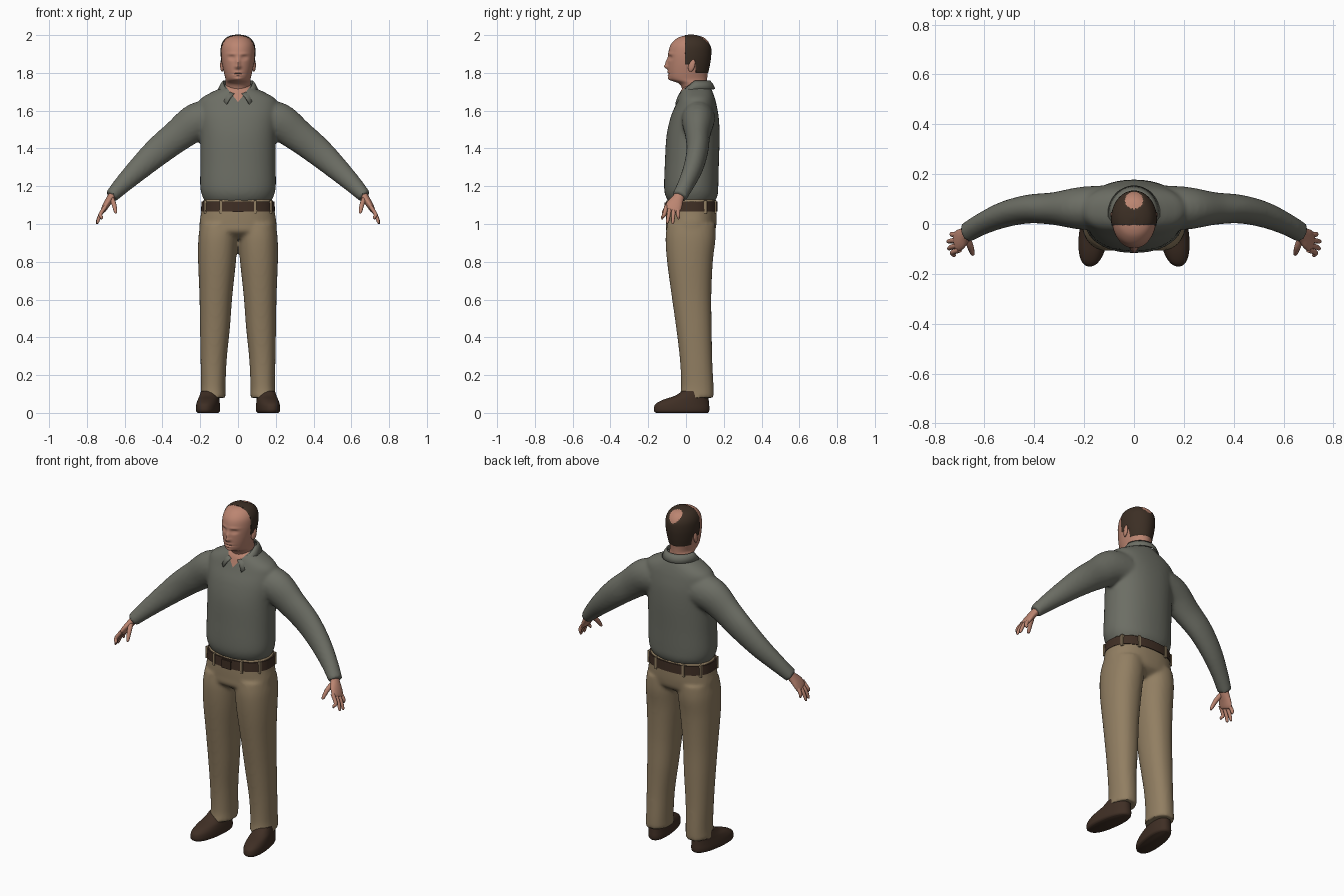
import bpy, bmesh, math
from mathutils import Vector

cube = bpy.data.objects.get("Cube")
if cube:
    bpy.data.objects.remove(cube, do_unlink=True)


def material(name, rgb):
    m = bpy.data.materials.new(name)
    m.use_nodes = True
    m.diffuse_color = (*rgb, 1)
    m.node_tree.nodes["Principled BSDF"].inputs["Base Color"].default_value = (*rgb, 1)
    return m


SKIN = material("skin", (.50, .235, .165))
HAIR = material("dark_hair", (.045, .028, .018))
SHIRT = material("grey_green_cloth", (.15, .155, .128))
TAN = material("tan_cloth", (.285, .21, .122))
LEATHER = material("brown_leather", (.05, .028, .018))


def spline(rows, steps):
    """Smooth interpolation through rows of numbers."""
    out = []
    for i in range(len(rows) - 1):
        a, b, c, d = (rows[min(max(i + k, 0), len(rows) - 1)] for k in (-1, 0, 1, 2))
        for s in range(steps):
            t = s / steps
            out.append([q + .5 * t * (r - p + t * (2*p - 5*q + 4*r - w + t * (3*(q - r) + w - p)))
                        for p, q, r, w in zip(a, b, c, d)])
    return out + [list(rows[-1])]


def skin_rings(bm, rings):
    """Bridge closed rings of points and cap both ends."""
    loops = [[bm.verts.new(p) for p in ring] for ring in rings]
    n = len(loops[0])
    for a, b in zip(loops, loops[1:]):
        for i in range(n):
            bm.faces.new((a[i], a[(i + 1) % n], b[(i + 1) % n], b[i]))
    bm.faces.new(loops[0][::-1])
    bm.faces.new(loops[-1])


def oval(t, power):
    c, s = math.cos(t), math.sin(t)
    return (math.copysign(abs(c) ** (2 / power), c), math.copysign(abs(s) ** (2 / power), s))


def loft(bm, rows, n=48, steps=6, power=2.0, side=1):
    """Upright loft; rows are centre x, front y, back y, half width, z."""
    rings = []
    for xc, yf, yb, hw, z in spline(rows, steps):
        pts = [oval(2 * math.pi * i / n, power) for i in range(n)]
        rings.append([(side * (xc + hw * c), (yf + yb) / 2 + (yb - yf) / 2 * s, z) for c, s in pts])
    skin_rings(bm, rings)


def tube(bm, rows, side=1, n=20, steps=5):
    """Limb along a path; rows are x, y, z, radius along y, other radius."""
    rows = spline(rows, steps)
    mids = [Vector(r[:3]) for r in rows]
    rings = []
    for i, r in enumerate(rows):
        d = (mids[min(i + 1, len(mids) - 1)] - mids[max(i - 1, 0)]).normalized()
        u = Vector((0, 1, 0))
        u = (u - d * u.dot(d)).normalized()
        w = d.cross(u)
        ring = []
        for k in range(n):
            a = 2 * math.pi * k / n
            p = mids[i] + u * r[3] * math.cos(a) + w * r[4] * math.sin(a)
            ring.append((side * p.x, p.y, p.z))
        rings.append(ring)
    skin_rings(bm, rings)


def finish(name, bm, mats, angle=50):
    bmesh.ops.recalc_face_normals(bm, faces=bm.faces)
    me = bpy.data.meshes.new(name)
    bm.to_mesh(me)
    bm.free()
    for m in mats:
        me.materials.append(m)
    ob = bpy.data.objects.new(name, me)
    bpy.context.collection.objects.link(ob)
    bpy.ops.object.select_all(action='DESELECT')
    ob.select_set(True)
    bpy.context.view_layer.objects.active = ob
    bpy.ops.object.shade_smooth_by_angle(angle=math.radians(angle))
    return ob


def fuse(bm, voxel, smooth):
    """Merge overlapping solids into one continuous skin."""
    ob = finish("fuse_helper", bm, [])
    mod = ob.modifiers.new("fuse", 'REMESH')
    mod.mode, mod.voxel_size = 'VOXEL', voxel
    ob.modifiers.new("relax", 'SMOOTH').iterations = smooth
    dg = bpy.context.evaluated_depsgraph_get()
    me = bpy.data.meshes.new_from_object(ob.evaluated_get(dg))
    out = bmesh.new()
    out.from_mesh(me)
    bpy.data.objects.remove(ob, do_unlink=True)
    bpy.data.meshes.remove(me)
    return out


def cut(bm, co, no):
    bmesh.ops.bisect_plane(bm, geom=bm.verts[:] + bm.edges[:] + bm.faces[:], plane_co=co, plane_no=no)


# Shirt: torso and sleeves fused, with an open neck at the front
bm = bmesh.new()
loft(bm, [(0, -.09, .15, .172, 1.115), (0, -.109, .167, .19, 1.15), (0, -.116, .171, .2, 1.2),
          (0, -.112, .174, .199, 1.32), (0, -.104, .178, .2, 1.46), (0, -.083, .174, .208, 1.56),
          (0, -.055, .162, .21, 1.63), (0, -.042, .153, .195, 1.665), (0, -.032, .143, .145, 1.695),
          (0, -.02, .132, .098, 1.718), (0, 0, .118, .07, 1.74)], power=2.2)
for s in (1, -1):
    tube(bm, [(.13, .065, 1.56, .09, .1), (.22, .063, 1.54, .085, .1), (.32, .062, 1.467, .066, .086),
              (.42, .06, 1.388, .058, .077), (.52, .038, 1.297, .052, .063), (.61, 0, 1.21, .044, .048),
              (.672, -.035, 1.145, .041, .036)], s)
bm = fuse(bm, .01, 5)
for s in (1, -1):
    cut(bm, (0, 0, 1.645), (s * 1.3, 0, 1))
for f in bm.faces:
    c = f.calc_center_median()
    f.material_index = int(c.y < .02 and c.z > 1.645 + 1.3 * abs(c.x))
finish("shirt", bm, [SHIRT, SKIN])

# Folded collar with two front points
bm = bmesh.new()
count, rows = 40, []
for i in range(count + 1):
    t = i / count
    a = .25 + t * (2 * math.pi - .5)
    b = .62 + t * (2 * math.pi - 1.24)
    top = Vector((.077 * math.sin(a), .045 - .08 * math.cos(a), 1.757 - .07 * max(0, math.cos(a))))
    low = Vector((.102 * math.sin(b), .038 - .113 * math.cos(b), 1.715 - .1 * max(0, math.cos(b))))
    rows.append([bm.verts.new(p) for p in (top, top.lerp(low, .5) + Vector((0, 0, .006)), low)])
for p, q in zip(rows, rows[1:]):
    for k in range(2):
        bm.faces.new((p[k], p[k + 1], q[k + 1], q[k]))
collar = finish("collar", bm, [SHIRT])
mod = collar.modifiers.new("thickness", 'SOLIDIFY')
mod.thickness, mod.offset = .008, 0

# Trousers: seat and two legs fused
bm = bmesh.new()
loft(bm, [(0, -.06, .10, .12, .925), (0, -.104, .15, .195, .96), (0, -.106, .161, .204, 1.0),
          (0, -.105, .163, .195, 1.06), (0, -.1, .16, .186, 1.13)], power=2.3)
for s in (1, -1):
    loft(bm, [(.1, -.1, .155, .1, 1.0), (.106, -.108, .156, .104, .92), (.111, -.1, .142, .1, .8),
              (.117, -.076, .134, .087, .62), (.122, -.052, .136, .079, .45), (.129, -.032, .139, .069, .28),
              (.131, -.026, .146, .065, .14), (.133, -.036, .147, .068, .08)], power=2.2, side=s)
finish("trousers", fuse(bm, .01, 5), [TAN])

# Belt, its loops and the buckle
bm = bmesh.new()
loft(bm, [(0, -.109, .167, .196, 1.066), (0, -.107, .166, .193, 1.12)], steps=1, power=2.3)
finish("belt", bm, [LEATHER], 30)
bm = bmesh.new()
for a in (65, 115, 30, 150, -28, -65, -115, -152):
    c, s = oval(math.radians(a), 2.3)
    m = bmesh.ops.create_cube(bm, size=1)["verts"]
    for v in m:
        v.co = Vector((v.co.x * .014 + .193 * c, v.co.y * .014 + .029 + .136 * s, v.co.z * .07 + 1.09))
finish("belt_loops", bm, [TAN], 30)
bm = bmesh.new()
for v in bmesh.ops.create_cube(bm, size=1)["verts"]:
    v.co = Vector((v.co.x * .06, v.co.y * .012 - .108, v.co.z * .05 + 1.088))
finish("buckle", bm, [LEATHER], 30)

# Shoes, toes turned slightly outward
for s, label in ((1, "left"), (-1, "right")):
    bm = bmesh.new()
    loft(bm, [(0, -.148, .125, .05, 0), (0, -.158, .132, .058, .008), (0, -.16, .134, .06, .025),
              (0, -.15, .132, .058, .048), (0, -.11, .13, .054, .07), (0, -.05, .128, .05, .09),
              (0, -.01, .122, .045, .115)], power=2.3, steps=4)
    for v in bm.verts:
        v.co = Vector((s * (.157 - .13 * v.co.y + v.co.x), v.co.y - .01, v.co.z))
    finish(label + "_shoe", bm, [LEATHER])

# Hands: palm, four fingers and thumb
for s, label in ((1, "left"), (-1, "right")):
    bm = bmesh.new()
    tube(bm, [(.645, -.02, 1.185, .028, .022), (.672, -.04, 1.14, .03, .021), (.695, -.06, 1.105, .042, .018),
              (.712, -.072, 1.075, .042, .014), (.716, -.075, 1.068, .03, .006)], s)
    for k, (x, y, z) in enumerate([(.73, -.04, 1.025), (.745, -.07, 1.0), (.742, -.098, 1.003), (.722, -.125, 1.025)]):
        by = -.044 - .02 * k
        tube(bm, [(.7, by, 1.095, .011, .011), (.728, (by + y) / 2, 1.052, .0105, .0105),
                  (x, y, z + .01, .008, .008), (x, y, z, .003, .003)], s, n=10)
    tube(bm, [(.672, -.05, 1.14, .014, .014), (.657, -.09, 1.105, .013, .013),
              (.648, -.118, 1.065, .009, .009), (.647, -.121, 1.055, .003, .003)], s, n=10)
    finish(label + "_hand", bm, [SKIN])

# Head and neck with sculpted face; hair is a raised region with a bald crown
bm = bmesh.new()
loft(bm, [(0, 0, .1, .058, 1.6), (0, -.012, .11, .062, 1.68), (0, -.032, .112, .066, 1.738),
          (0, -.083, .112, .066, 1.765), (0, -.094, .115, .074, 1.8), (0, -.096, .125, .084, 1.85),
          (0, -.094, .131, .089, 1.9), (0, -.083, .128, .086, 1.945), (0, -.056, .108, .069, 1.977),
          (0, -.025, .08, .043, 1.993), (0, .018, .034, .008, 2.0)], n=96, steps=9)
# Face bumps: x, z, spread x, spread z, push along y
BUMPS = [(0, 1.852, .011, .022, -.013), (0, 1.832, .015, .01, -.016), (.033, 1.881, .017, .011, .011),
         (.033, 1.9, .026, .007, -.004), (0, 1.803, .024, .005, -.005), (0, 1.795, .026, .003, .004),
         (0, 1.787, .022, .005, -.005), (0, 1.767, .022, .01, -.009), (.033, 1.88, .011, .005, -.004)]
for v in bm.verts:
    if v.co.y < -.01:
        x, z = abs(v.co.x), v.co.z
        v.co.y += sum(d * math.exp(-((x - bx) / sx) ** 2 - ((z - bz) / sz) ** 2) for bx, bz, sx, sz, d in BUMPS)
for co, no in (((0, -.005, 0), (0, 1, 0)), ((0, .05, 0), (0, 1, 0)), ((0, 0, 1.845), (0, 0, 1)), ((0, 0, 1.8), (0, 0, 1))):
    cut(bm, co, no)
for f in bm.faces:
    c = f.calc_center_median()
    covered = (c.y > -.005 and c.z > 1.845) or (c.y > .05 and c.z > 1.8)
    bald = c.z > 1.93 and math.hypot(c.x, (c.y - .095) * 1.05) < .036
    f.material_index = int(covered and not bald)
bm.normal_update()
for v in [v for v in bm.verts if v.link_faces and all(f.material_index for f in v.link_faces)]:
    v.co += v.normal * .003
finish("head", bm, [SKIN, HAIR])

# Ears
for s, label in ((1, "left"), (-1, "right")):
    bm = bmesh.new()
    bmesh.ops.create_uvsphere(bm, u_segments=16, v_segments=10, radius=1)
    for v in bm.verts:
        x, y, z = v.co
        v.co = Vector((s * (.084 + .01 * x + .004 * y), .03 + .018 * y + .006 * z, 1.84 + .034 * z))
    finish(label + "_ear", bm, [SKIN])
